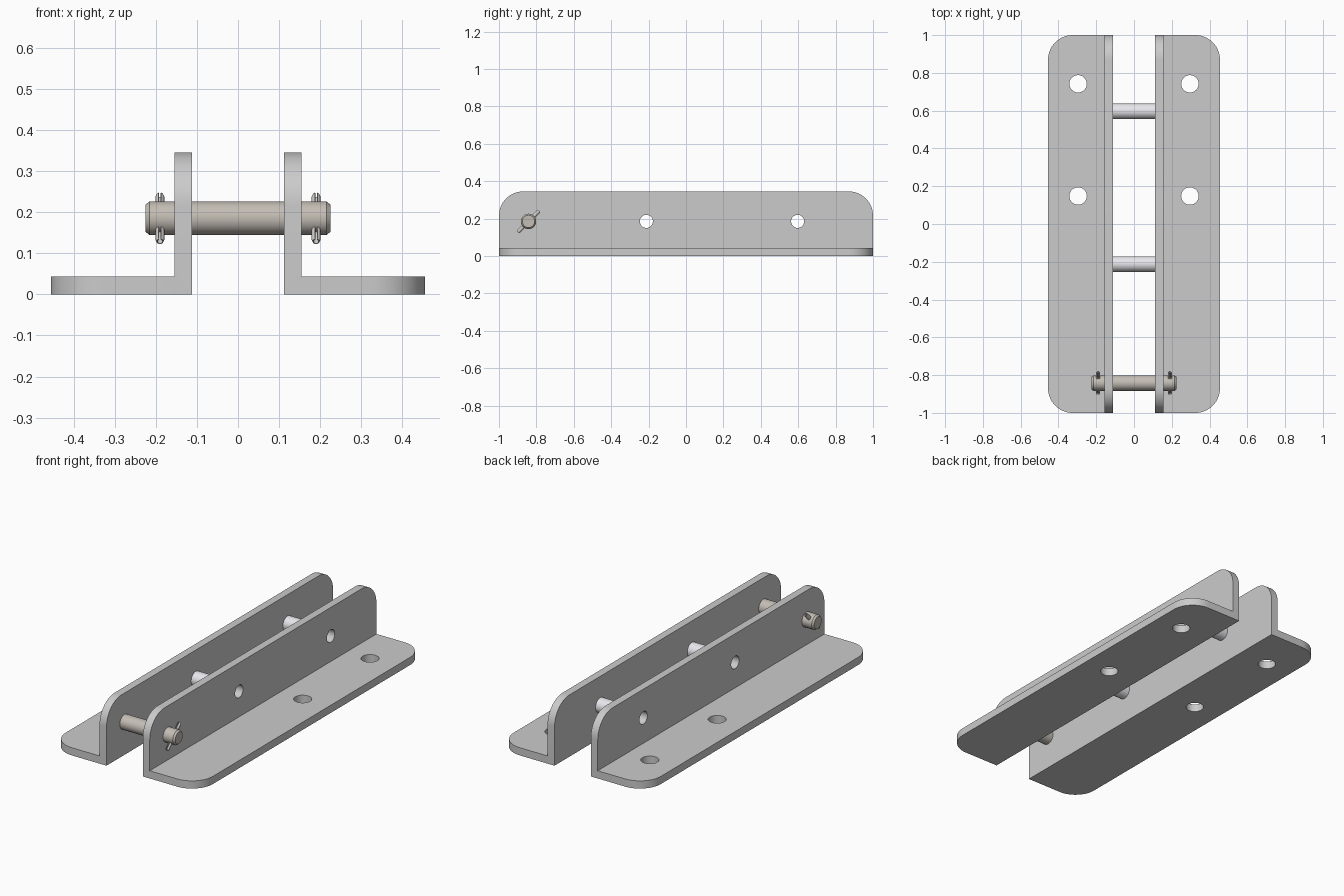
import bpy, bmesh
from math import pi, sin, cos, radians
from mathutils import Matrix, Vector

if "Cube" in bpy.data.objects:
    bpy.data.objects.remove(bpy.data.objects["Cube"])

ROD_Z = 0.185
PIN_Y, SPACER_YS = -0.842, (-0.212, 0.597)
INNER, THICK, OUTER, TOP = 0.112, 0.043, 0.455, 0.345


def material(name, rgb):
    m = bpy.data.materials.new(name)
    m.diffuse_color = (*rgb, 1)
    m.use_nodes = True
    m.node_tree.nodes["Principled BSDF"].inputs["Base Color"].default_value = m.diffuse_color
    return m


def make_object(name, bm, mat=None):
    bmesh.ops.recalc_face_normals(bm, faces=bm.faces)
    me = bpy.data.meshes.new(name)
    bm.to_mesh(me)
    bm.free()
    ob = bpy.data.objects.new(name, me)
    bpy.context.collection.objects.link(ob)
    if mat:
        me.materials.append(mat)
    return ob


def smooth(ob):
    bpy.ops.object.select_all(action='DESELECT')
    ob.select_set(True)
    bpy.context.view_layer.objects.active = ob
    bpy.ops.object.convert(target='MESH')   # bakes the modifiers
    bpy.ops.object.shade_smooth_by_angle(angle=radians(30))


def lathe(bm, profile, steps, center, axis, start=0.0, sweep=2 * pi):
    """Spin a closed or axis-touching (radius, height) profile about an axis."""
    rot = Vector((0, 0, 1)).rotation_difference(Vector(axis)).to_matrix().to_4x4()
    verts = [bm.verts.new((r * cos(start), r * sin(start), h)) for r, h in profile]
    edges = [bm.edges.new((verts[i - 1], verts[i])) for i in range(len(verts))
             if profile[i][0] or profile[i - 1][0]]
    full = sweep > 6.28
    out = bmesh.ops.spin(bm, geom=verts + edges, cent=(0, 0, 0), axis=(0, 0, 1),
                         angle=sweep, steps=steps, use_duplicate=False)
    if not full:     # cap both ends of an open sweep
        bm.faces.new(verts)
        bm.faces.new([g for g in out['geom_last'] if isinstance(g, bmesh.types.BMVert)])
    bmesh.ops.remove_doubles(bm, verts=bm.verts, dist=1e-5)
    bmesh.ops.transform(bm, matrix=Matrix.Translation(center) @ rot, verts=bm.verts)


def cylinder(bm, r, length, center, axis):
    rot = Vector((0, 0, 1)).rotation_difference(Vector(axis)).to_matrix().to_4x4()
    bmesh.ops.create_cone(bm, cap_ends=True, segments=40, radius1=r, radius2=r,
                          depth=length, matrix=Matrix.Translation(center) @ rot)


# Angle bracket: L section drawn along y, with its free corners rounded
bm = bmesh.new()
section = [(INNER, 0), (OUTER, 0), (OUTER, THICK), (INNER + THICK, THICK),
           (INNER + THICK, TOP), (INNER, TOP)]
face = bm.faces.new([bm.verts.new((x, -1, z)) for x, z in section])
ext = bmesh.ops.extrude_face_region(bm, geom=[face])
bmesh.ops.translate(bm, vec=(0, 2, 0),
                    verts=[v for v in ext['geom'] if isinstance(v, bmesh.types.BMVert)])


def free_corner(e):
    a, b = (v.co for v in e.verts)
    return abs(a.y - b.y) < 1e-4 and (
        min(a.z, b.z) > TOP - 1e-3 or min(a.x, b.x) > OUTER - 1e-3)


bmesh.ops.bevel(bm, geom=[e for e in bm.edges if free_corner(e)], offset=0.13,
                segments=14, profile=0.5, affect='EDGES')
bracket = make_object("angle_brackets", bm)

# Hole cutter: rod holes in the upright, screw holes in the flange
bm = bmesh.new()
leg_x = INNER + THICK / 2
for y in SPACER_YS:
    cylinder(bm, 0.035, 0.1, (leg_x, y, ROD_Z), (1, 0, 0))
cylinder(bm, 0.041, 0.1, (leg_x, PIN_Y, ROD_Z), (1, 0, 0))
for y in (0.148, 0.742):
    cylinder(bm, 0.046, 0.1, (0.296, y, THICK / 2), (0, 0, 1))
cutter = make_object("hole_cutter", bm)
cutter.hide_render = True

cut = bracket.modifiers.new("holes", 'BOOLEAN')
cut.operation, cut.solver, cut.object = 'DIFFERENCE', 'EXACT', cutter
mirror = bracket.modifiers.new("mirror", 'MIRROR')
mirror.use_mirror_merge = False
smooth(bracket)
bpy.data.objects.remove(cutter)

# Hollow spacer tubes between the uprights
light = material("light_steel", (0.80, 0.80, 0.84))
for i, y in enumerate(SPACER_YS):
    bm = bmesh.new()
    lathe(bm, [(0.035, -INNER), (0.041, -INNER), (0.041, INNER), (0.035, INNER)],
          40, (0, y, ROD_Z), (1, 0, 0))
    smooth(make_object(f"spacer_tube_{i + 1}", bm, light))

# Solid clevis pin with chamfered ends
bronze = material("brown_steel", (0.55, 0.51, 0.46))
bm = bmesh.new()
lathe(bm, [(0, -0.225), (0.033, -0.225), (0.041, -0.215),
           (0.041, 0.215), (0.033, 0.225), (0, 0.225)], 40, (0, PIN_Y, ROD_Z), (1, 0, 0))
smooth(make_object("clevis_pin", bm, bronze))

# Slotted spring pins through the clevis pin, tilted 45 degrees
grey = material("pin_steel", (0.62, 0.61, 0.59))
for side, x in (("left", -0.19), ("right", 0.19)):
    bm = bmesh.new()
    h = 0.08
    gap = 0.3
    lathe(bm, [(0.0065, -h), (0.0085, -h), (0.011, -h + 0.008),
               (0.011, h - 0.008), (0.0085, h), (0.0065, h)],
          24, (x, PIN_Y, ROD_Z), (0, 1, 1), start=-pi / 2 + gap, sweep=2 * pi - 2 * gap)
    smooth(make_object(f"spring_pin_{side}", bm, grey))
